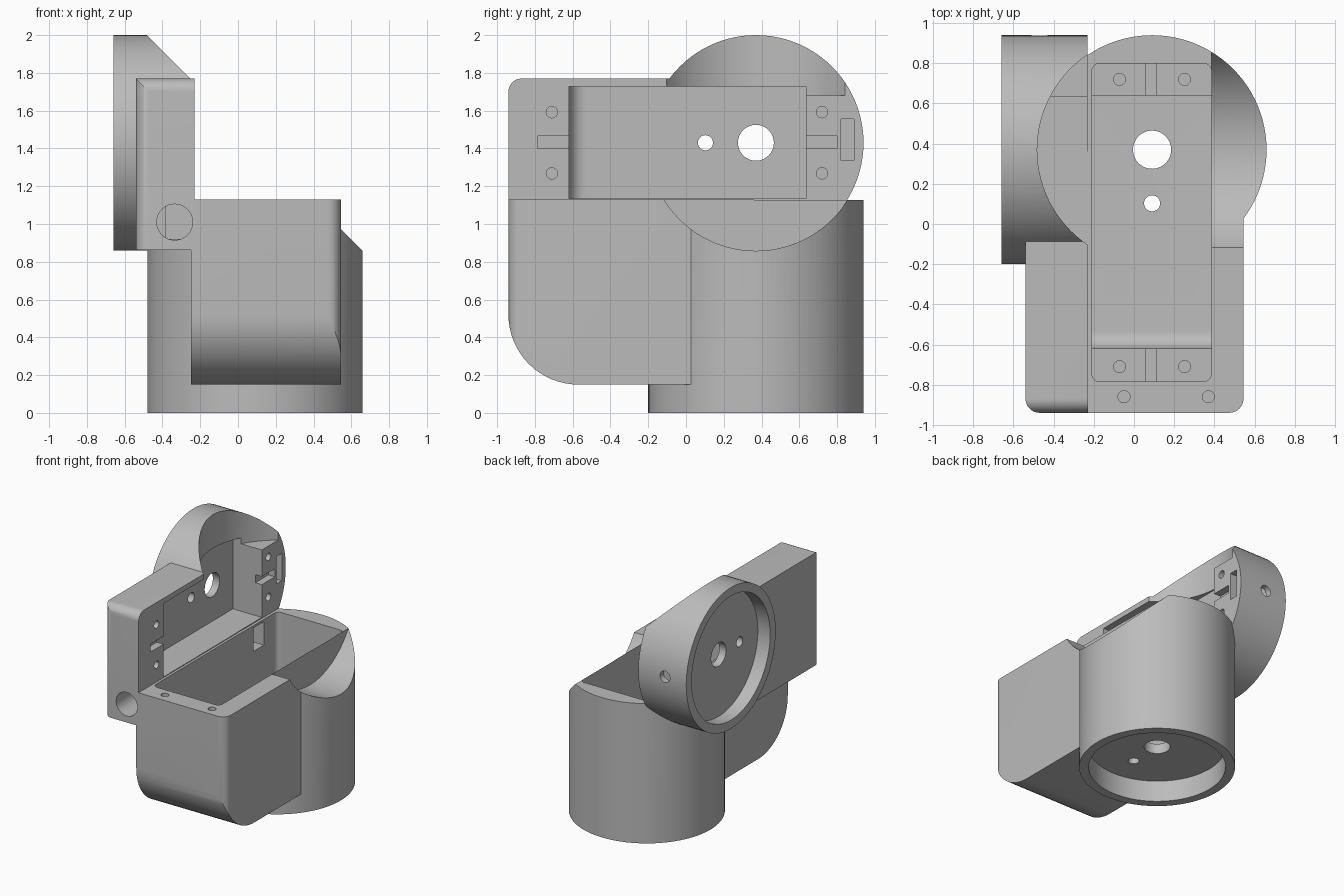
import bpy, bmesh, math
from mathutils import Matrix, Vector

if "Cube" in bpy.data.objects:
    bpy.data.objects.remove(bpy.data.objects["Cube"], do_unlink=True)

grey = bpy.data.materials.new("matte_grey")
grey.use_nodes = True
grey.diffuse_color = (0.5, 0.5, 0.5, 1)
grey.node_tree.nodes["Principled BSDF"].inputs["Base Color"].default_value = (0.5, 0.5, 0.5, 1)


def finish(name, bm):
    mesh = bpy.data.meshes.new(name)
    bmesh.ops.recalc_face_normals(bm, faces=bm.faces)
    bm.to_mesh(mesh)
    bm.free()
    mesh.materials.append(grey)
    obj = bpy.data.objects.new(name, mesh)
    bpy.context.collection.objects.link(obj)
    return obj


def block(name, lo, hi, edges=(), radius=0.0):
    """Box between two corners; edges lists the sign triples of edges to round."""
    bm = bmesh.new()
    bmesh.ops.create_cube(bm, size=2)
    picked = [e for e in bm.edges
              if tuple(round(c) for c in (e.verts[0].co + e.verts[1].co) / 2) in edges]
    lo, hi = Vector(lo), Vector(hi)
    bmesh.ops.scale(bm, vec=(hi - lo) / 2, verts=bm.verts)
    bmesh.ops.translate(bm, vec=(hi + lo) / 2, verts=bm.verts)
    if picked:
        bmesh.ops.bevel(bm, geom=picked, offset=radius, segments=16,
                        affect='EDGES', profile=0.5)
    return finish(name, bm)


def rod(name, axis, a, b, start, end, radius, sides=96):
    """Cylinder along an axis; a and b are the other two coordinates in order."""
    bm = bmesh.new()
    bmesh.ops.create_cone(bm, cap_ends=True, segments=sides, radius1=radius,
                          radius2=radius, depth=end - start)
    mid = (start + end) / 2
    turn, place = {
        'X': (Matrix.Rotation(math.pi / 2, 4, 'Y'), (mid, a, b)),
        'Y': (Matrix.Rotation(math.pi / 2, 4, 'X'), (a, mid, b)),
        'Z': (Matrix.Identity(4), (a, b, mid))}[axis]
    bmesh.ops.transform(bm, matrix=Matrix.Translation(place) @ turn, verts=bm.verts)
    return finish(name, bm)


def combine(body, other, operation):
    mod = body.modifiers.new(operation.lower(), 'BOOLEAN')
    mod.operation, mod.solver, mod.object = operation, 'EXACT', other
    bpy.context.view_layer.objects.active = body
    bpy.ops.object.modifier_apply(modifier=mod.name)
    bpy.data.objects.remove(other, do_unlink=True)


R = 0.57            # both round housings
CX, CY, CZ = 0.09, 0.37, 1.43   # the two shaft axes

# Lower housing: upright drum plus a box with a large rounded toe
body = block("double_motor_bracket", (-0.25, -0.94, 0.15), (0.545, 0.36, 1.13),
             [(1, -1, 0)], 0.07)
combine(body, block("toe", (-1, -0.94, 0.15), (1, 1, 2), [(0, -1, -1)], 0.37), 'INTERSECT')
combine(body, rod("drum", 'Z', CX, CY, 0, 1.128, R), 'UNION')
# Scoop in the drum that continues the side disc
combine(body, rod("scoop", 'X', CY, CZ, 0.385, 1, R + 0.002), 'DIFFERENCE')

# Upper housing: sideways disc plus a slim rounded box
upper = block("upper_housing", (-0.54, -0.94, 0.862), (-0.23, 0.32, 1.77),
              [(-1, -1, 0)], 0.07)
combine(upper, block("brow", (-1, -0.94, 0), (1, 1, 1.77), [(0, -1, 1)], 0.07), 'INTERSECT')
combine(upper, rod("disc", 'X', CY, CZ, -0.66, -0.232, R), 'UNION')
combine(upper, rod("scoop", 'Z', CX, CY, 1.68, 2.3, R + 0.002), 'DIFFERENCE')
combine(body, upper, 'UNION')

cuts = []

# Lower motor well, ear shelf and horn recess
cuts += [block("well", (-0.21, -0.62, 0.25), (0.385, 0.64, 1.5), [(0, -1, -1)], 0.09),
         block("shelf", (-0.21, -0.785, 0.47), (0.385, 0.8, 1.5),
               [(x, y, 0) for x in (-1, 1) for y in (-1, 1)], 0.04),
         rod("base_recess", 'Z', CX, CY, -0.1, 0.17, 0.5)]

# Upper motor well and horn recess
cuts += [block("well", (-0.49, -0.62, 1.136), (0, 0.635, 1.728), [(-1, -1, 0)], 0.09),
         rod("disc_recess", 'X', CY, CZ, -0.8, -0.55, 0.5)]

# Shaft hole and small hole through each floor
for offset, radius in ((0, 0.095), (-0.267, 0.04)):
    cuts += [rod("hole", 'Z', CX, CY + offset, 0.1, 0.4, radius, 48),
             rod("hole", 'X', CY + offset, CZ, -0.6, -0.4, radius, 48)]

# Ear screws and wire grooves at both ends of each well
for y0, y1, ys in ((-0.785, -0.6, -0.71), (0.62, 0.8, 0.72)):
    for side in (-0.162, 0.162):
        cuts += [rod("screw", 'Z', CX + side, ys, 0.33, 0.6, 0.03, 24),
                 rod("screw", 'X', ys, CZ + side, -0.38, -0.1, 0.03, 24)]
    cuts += [block("groove", (0.06, y0, 0.42), (0.11, y1, 0.6)),
             block("groove", (-0.29, y0, 1.4), (-0.1, y1, 1.465))]

# Lid screws on the front rim
for x in (-0.05, 0.37):
    cuts.append(rod("lid_screw", 'Z', x, -0.86, 0.9, 1.3, 0.03, 24))

# Cable tunnel and its window into the lower well
cuts += [rod("tunnel", 'Y', -0.335, 1.01, -1.1, 0.62, 0.095, 48),
         block("window", (-0.38, 0.5, 0.92), (-0.1, 0.63, 1.108))]

# Clamp nut slot and radial screw in the disc
cuts += [block("nut_slot", (-0.53, 0.82, 1.335), (-0.1, 0.89, 1.555)),
         rod("clamp_screw", 'Y', -0.47, 1.445, 0.85, 1.1, 0.045, 24)]

for cutter in cuts:
    combine(body, cutter, 'DIFFERENCE')

# Smooth round walls, crisp edges
bpy.ops.object.select_all(action='DESELECT')
body.select_set(True)
bpy.context.view_layer.objects.active = body
bpy.ops.object.shade_smooth_by_angle(angle=math.radians(30))
